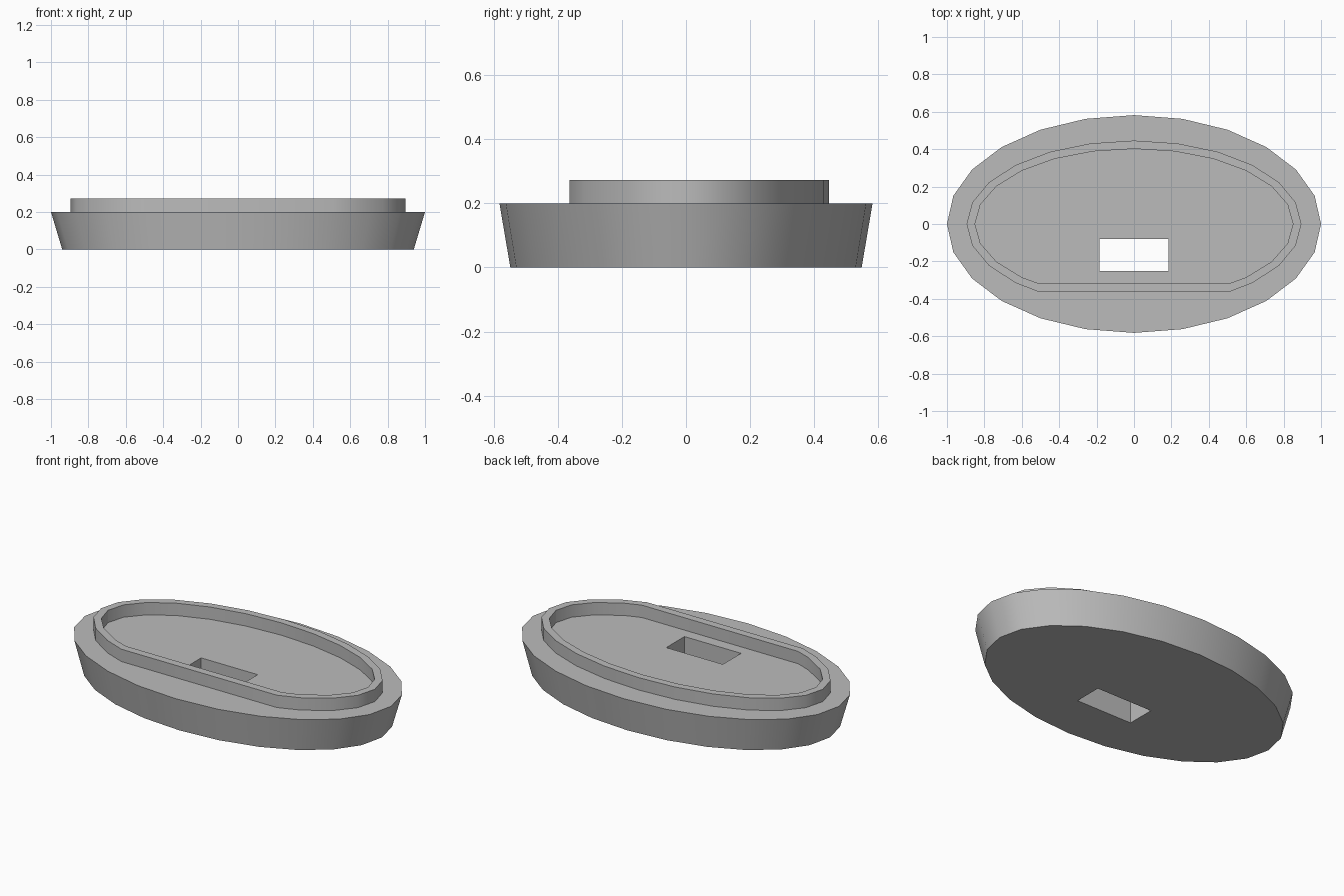
import bpy, bmesh, math

SIDES = 24
TOP = 0.2        # upper face of the base
RIM_TOP = 0.273  # upper edge of the raised lip

if "Cube" in bpy.data.objects:
    bpy.data.objects.remove(bpy.data.objects["Cube"])

grey = bpy.data.materials.new("plain grey")
grey.use_nodes = True
grey.diffuse_color = (0.5, 0.5, 0.5, 1)
grey.node_tree.nodes["Principled BSDF"].inputs["Base Color"].default_value = grey.diffuse_color


def ellipse(rx, ry, cut=None):
    """Ellipse outline, optionally cut off straight at y = cut."""
    pts = [(rx * math.cos(2 * math.pi * i / SIDES), ry * math.sin(2 * math.pi * i / SIDES))
           for i in range(SIDES)]
    if cut is None:
        return pts
    out = []
    for i, (x, y) in enumerate(pts):
        px, py = pts[i - 1]
        if (py < cut) != (y < cut):
            t = (cut - py) / (y - py)
            out.append((px + t * (x - px), cut))
        if y >= cut:
            out.append((x, y))
    return out


def loft(name, rings, capped):
    """Join stacked (outline, z) rings; cap the ends or close into a loop."""
    bm = bmesh.new()
    loops = [[bm.verts.new((x, y, z)) for x, y in outline] for outline, z in rings]
    pairs = list(zip(loops, loops[1:]))
    if capped:
        bm.faces.new(loops[0])
        bm.faces.new(loops[-1])
    else:
        pairs.append((loops[-1], loops[0]))
    for a, b in pairs:
        for i in range(len(a)):
            bm.faces.new((a[i - 1], a[i], b[i], b[i - 1]))
    bmesh.ops.recalc_face_normals(bm, faces=bm.faces)
    mesh = bpy.data.meshes.new(name)
    bm.to_mesh(mesh)
    bm.free()
    mesh.materials.append(grey)
    obj = bpy.data.objects.new(name, mesh)
    bpy.context.collection.objects.link(obj)
    return obj


def activate(obj):
    bpy.ops.object.select_all(action='DESELECT')
    obj.select_set(True)
    bpy.context.view_layer.objects.active = obj


# Flared oval base
base = loft("oval_base", [(ellipse(0.94, 0.548), 0), (ellipse(1, 0.582), TOP)], True)

# Rectangular slot through the base
slot = [(-0.185, -0.25), (0.185, -0.25), (0.185, -0.08), (-0.185, -0.08)]
cutter = loft("slot_cutter", [(slot, -0.1), (slot, 0.4)], True)
cutter.hide_render = True
cut = base.modifiers.new("slot", 'BOOLEAN')
cut.operation = 'DIFFERENCE'
cut.solver = 'EXACT'
cut.object = cutter
activate(base)
bpy.ops.object.modifier_apply(modifier=cut.name)
bpy.data.objects.remove(cutter)

# Raised lip with one straight side
outer = ellipse(0.895, 0.446, -0.363)
inner = ellipse(0.85, 0.402, -0.317)
lip = loft("raised_lip", [(outer, TOP - 0.01), (outer, RIM_TOP),
                          (inner, RIM_TOP), (inner, TOP - 0.01)], False)

for part in (base, lip):
    activate(part)
    bpy.ops.object.shade_smooth_by_angle(angle=math.radians(30))
